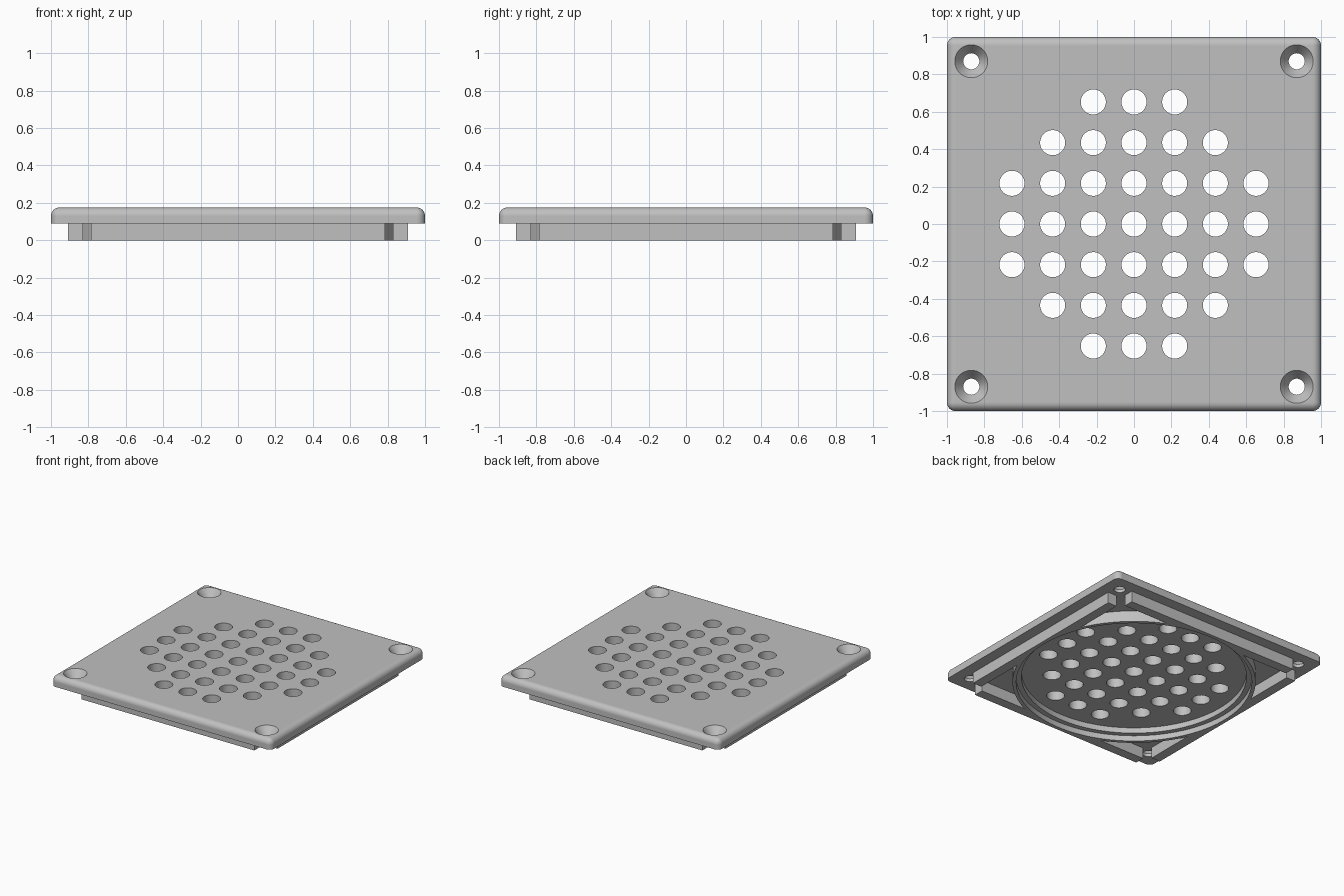
import bpy, bmesh, math
from mathutils import Matrix

cube = bpy.data.objects.get("Cube")
if cube:
    bpy.data.objects.remove(cube, do_unlink=True)

grey = bpy.data.materials.new("light_grey")
grey.use_nodes = True
colour = (0.53, 0.53, 0.53, 1)
grey.diffuse_color = colour
grey.node_tree.nodes["Principled BSDF"].inputs["Base Color"].default_value = colour

UNDER, TOP = 0.09, 0.175   # underside and top of the plate
SCREW = 0.87               # screw hole position
PITCH = 0.2175             # vent hole spacing


def add_box(bm, x0, x1, y0, y1, z0, z1):
    size = Matrix.Diagonal((x1 - x0, y1 - y0, z1 - z0, 1))
    place = Matrix.Translation(((x0 + x1) / 2, (y0 + y1) / 2, (z0 + z1) / 2))
    return bmesh.ops.create_cube(bm, size=1, matrix=place @ size)["verts"]


def add_cone(bm, x, y, z0, z1, r0, r1, sides=48):
    place = Matrix.Translation((x, y, (z0 + z1) / 2))
    bmesh.ops.create_cone(bm, cap_ends=True, segments=sides, radius1=r0,
                          radius2=r1, depth=z1 - z0, matrix=place)


def finish(name, bm):
    mesh = bpy.data.meshes.new(name)
    bm.to_mesh(mesh)
    bm.free()
    mesh.materials.append(grey)
    obj = bpy.data.objects.new(name, mesh)
    bpy.context.collection.objects.link(obj)
    return obj


def activate(obj):
    bpy.ops.object.select_all(action='DESELECT')
    obj.select_set(True)
    bpy.context.view_layer.objects.active = obj


def combine(target, bm, operation):
    tool = finish("tool", bm)
    tool.hide_render = True
    mod = target.modifiers.new("combine", 'BOOLEAN')
    mod.operation, mod.solver, mod.object = operation, 'EXACT', tool
    activate(target)
    bpy.ops.object.modifier_apply(modifier=mod.name)
    bpy.data.objects.remove(tool, do_unlink=True)


# Square plate, rounded everywhere except around the underside
bm = bmesh.new()
add_box(bm, -1, 1, -1, 1, UNDER, TOP)
rounded = [e for e in bm.edges if max(v.co.z for v in e.verts) > UNDER + 0.01]
bmesh.ops.bevel(bm, geom=rounded, offset=0.045, segments=8, profile=0.5,
                affect='EDGES')
cover = finish("vent_cover", bm)

# Four rails under the plate, open at the corners
for turn in range(4):
    bm = bmesh.new()
    verts = add_box(bm, -0.785, 0.785, -0.91, -0.83, 0, UNDER + 0.02)
    bmesh.ops.rotate(bm, verts=verts, cent=(0, 0, 0),
                     matrix=Matrix.Rotation(turn * math.pi / 2, 3, 'Z'))
    combine(cover, bm, 'UNION')

# Round collar with a stepped recess
bm = bmesh.new()
add_cone(bm, 0, 0, 0, UNDER + 0.03, 0.908, 0.908, 128)
combine(cover, bm, 'UNION')
for radius, depth in ((0.88, 0.045), (0.84, UNDER)):
    bm = bmesh.new()
    add_cone(bm, 0, 0, -0.1, depth, radius, radius, 128)
    combine(cover, bm, 'DIFFERENCE')

# Vent holes in a round pattern, and screw holes
bm = bmesh.new()
for i in range(-3, 4):
    for j in range(-3, 4):
        if i * i + j * j <= 10:
            add_cone(bm, i * PITCH, j * PITCH, -0.1, 0.3, 0.067, 0.067)
for sx in (-1, 1):
    for sy in (-1, 1):
        add_cone(bm, sx * SCREW, sy * SCREW, -0.1, 0.3, 0.043, 0.043)
combine(cover, bm, 'DIFFERENCE')

# Countersinks, carried slightly above the surface at the same slope
bm = bmesh.new()
for sx in (-1, 1):
    for sy in (-1, 1):
        add_cone(bm, sx * SCREW, sy * SCREW, TOP - 0.06, TOP + 0.02, 0.043, 0.103)
combine(cover, bm, 'DIFFERENCE')

# Smooth the curves and keep the large faces flat
activate(cover)
bpy.ops.object.shade_smooth_by_angle(angle=math.radians(30))
flat = cover.modifiers.new("flat_faces", 'WEIGHTED_NORMAL')
flat.keep_sharp = True
